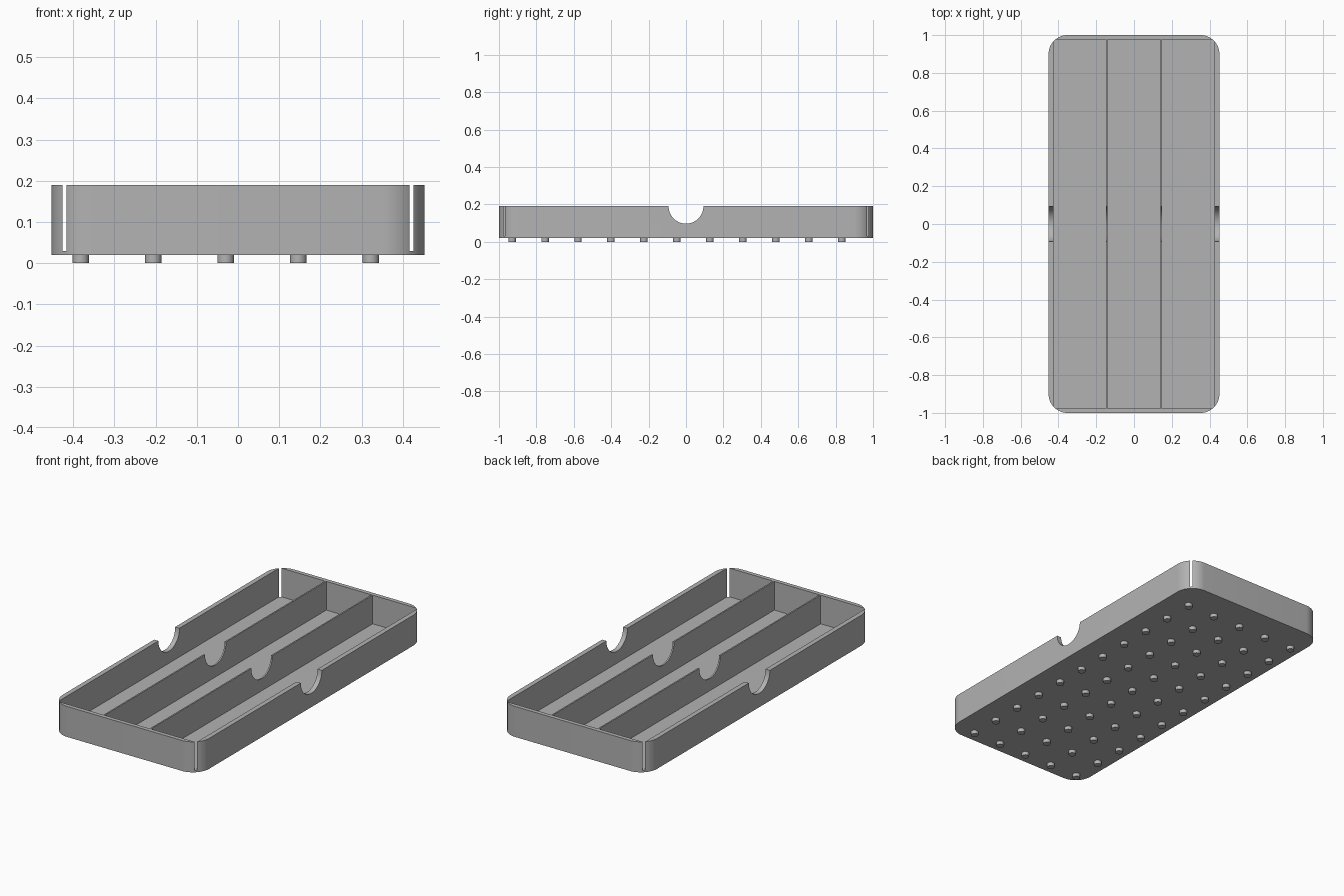
import bpy
import bmesh
from mathutils import Matrix, Vector

cube = bpy.data.objects.get("Cube")
if cube:
    bpy.data.objects.remove(cube, do_unlink=True)

# Overall sizes
HALF_X, HALF_Y = 0.4525, 1.0
BASE_Z, FLOOR_Z, TOP_Z = 0.02, 0.03, 0.19
INNER_X, INNER_Y = 0.426, 0.977
CORNER, NOTCH = 0.1, 0.093
DIVIDER_X, DIVIDER_T = 0.143, 0.008

grey = bpy.data.materials.new("plain grey")
grey.use_nodes = True
colour = (0.45, 0.45, 0.45, 1)
grey.diffuse_color = colour
grey.node_tree.nodes["Principled BSDF"].inputs["Base Color"].default_value = colour


def make_object(name, bm):
    mesh = bpy.data.meshes.new(name)
    bmesh.ops.recalc_face_normals(bm, faces=bm.faces)
    bm.to_mesh(mesh)
    bm.free()
    mesh.materials.append(grey)
    obj = bpy.data.objects.new(name, mesh)
    bpy.context.collection.objects.link(obj)
    return obj


def box(name, low, high, radius=0):
    """Box between two corners, with optional rounded upright edges."""
    low, high = Vector(low), Vector(high)
    bm = bmesh.new()
    bmesh.ops.create_cube(bm, size=1, matrix=Matrix.Translation((low + high) / 2)
                          @ Matrix.Diagonal((high - low).to_4d()))
    if radius:
        upright = [e for e in bm.edges
                   if abs(e.verts[0].co.z - e.verts[1].co.z) > 0.01]
        bmesh.ops.bevel(bm, geom=upright, offset=radius, segments=16,
                        profile=0.5, affect='EDGES')
    return make_object(name, bm)


def cylinder(bm, radius, depth, matrix, segments):
    bmesh.ops.create_cone(bm, cap_ends=True, segments=segments, radius1=radius,
                          radius2=radius, depth=depth, matrix=matrix)


def select_only(obj):
    bpy.ops.object.select_all(action='DESELECT')
    obj.select_set(True)
    bpy.context.view_layer.objects.active = obj


def cut(obj, cutter):
    cutter.hide_render = True
    select_only(obj)
    mod = obj.modifiers.new("cut", 'BOOLEAN')
    mod.operation, mod.solver, mod.object = 'DIFFERENCE', 'EXACT', cutter
    bpy.ops.object.modifier_apply(modifier=mod.name)


# Tray shell: the square cavity opens narrow slots through the round corners
tray = box("tray", (-HALF_X, -HALF_Y, BASE_Z), (HALF_X, HALF_Y, TOP_Z), CORNER)
cavity = box("cavity_cutter", (-INNER_X, -INNER_Y, FLOOR_Z),
             (INNER_X, INNER_Y, TOP_Z + 0.1))

# Finger notch running across the side walls and dividers
bm = bmesh.new()
cylinder(bm, NOTCH, 2, Matrix.Translation((0, 0, TOP_Z))
         @ Matrix.Rotation(1.5707963, 4, 'Y'), 64)
notch = make_object("notch_cutter", bm)

cut(tray, cavity)
cut(tray, notch)
parts = [tray]

# Two long dividers
for name, x in (("left_divider", DIVIDER_X), ("right_divider", -DIVIDER_X)):
    divider = box(name, (x - DIVIDER_T / 2, -INNER_Y, FLOOR_Z),
                  (x + DIVIDER_T / 2, INNER_Y, TOP_Z))
    cut(divider, notch)
    parts.append(divider)

# Grid of short feet under the floor
bm = bmesh.new()
for i in range(5):
    for j in range(11):
        spot = (-0.382 + i * 0.176, -0.93 + j * 0.1763, BASE_Z / 2)
        cylinder(bm, 0.02, BASE_Z, Matrix.Translation(spot), 32)
parts.append(make_object("feet", bm))

for cutter in (cavity, notch):
    bpy.data.objects.remove(cutter, do_unlink=True)

for part in parts:
    select_only(part)
    bpy.ops.object.shade_smooth_by_angle(angle=0.52)
